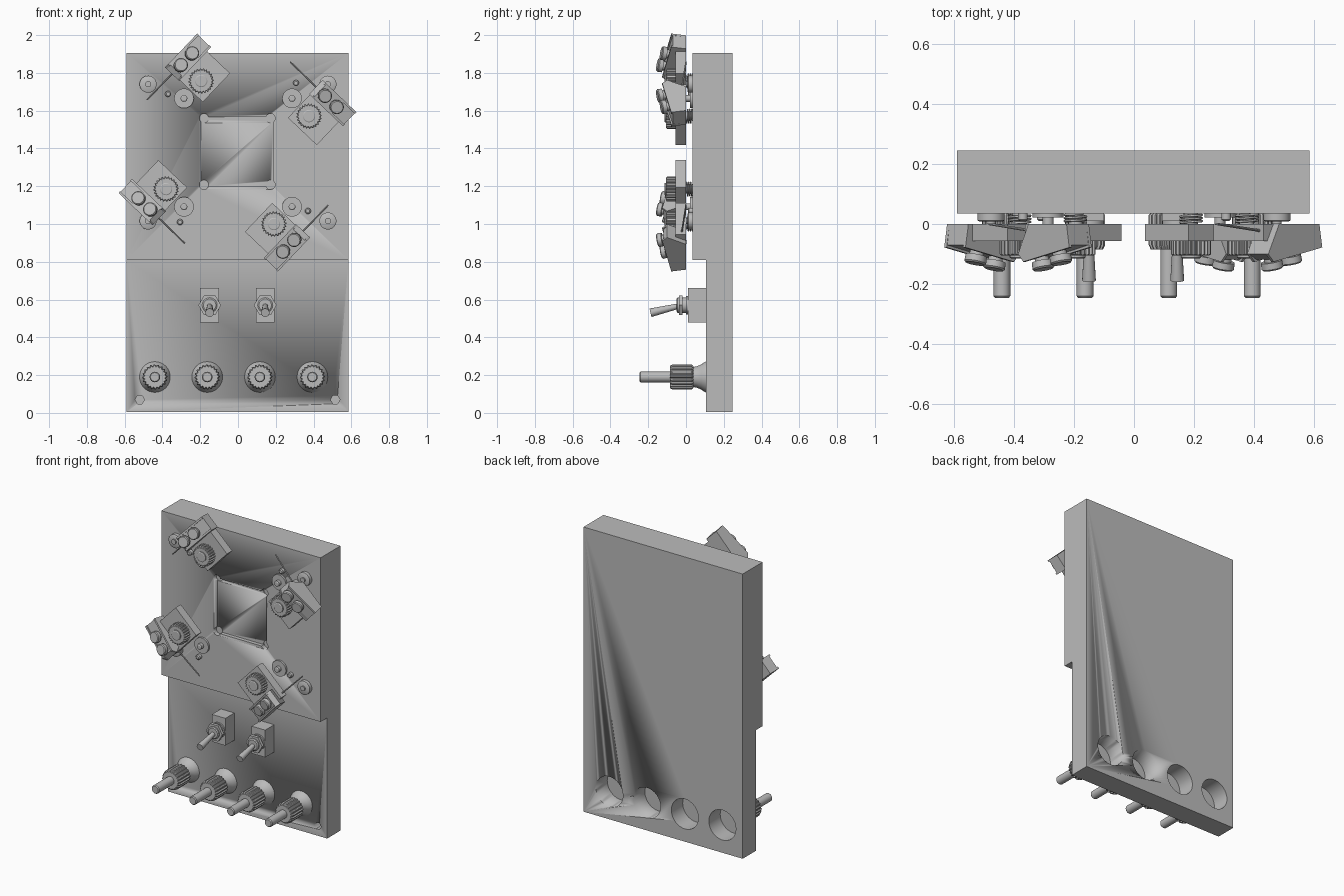
import bpy, bmesh
from math import pi, cos, sin, radians
from mathutils import Matrix, Vector

cube = bpy.data.objects.get("Cube")
if cube:
    bpy.data.objects.remove(cube)

grey = bpy.data.materials.new("plain_grey")
grey.use_nodes = True
grey.diffuse_color = (0.5, 0.5, 0.5, 1)
grey.node_tree.nodes["Principled BSDF"].inputs["Base Color"].default_value = (0.5, 0.5, 0.5, 1)

# Working frame: local x is right, local y is up, local z points out of the front
FRONT = Matrix.Rotation(pi / 2, 4, 'X')
made = []


def at(x, z, angle=0):
    return Matrix.Translation((x, 0, z)) @ FRONT @ Matrix.Rotation(radians(angle), 4, 'Z')


def finish(name, bm, frame):
    bmesh.ops.recalc_face_normals(bm, faces=bm.faces)
    mesh = bpy.data.meshes.new(name)
    bm.to_mesh(mesh)
    bm.free()
    mesh.materials.append(grey)
    ob = bpy.data.objects.new(name, mesh)
    ob.matrix_world = frame
    bpy.context.collection.objects.link(ob)
    made.append(ob)
    return ob


def box(name, frame, x, y, z):
    bm = bmesh.new()
    bmesh.ops.create_cube(bm, size=1)
    for v in bm.verts:
        v.co = [lo + (c + 0.5) * (hi - lo) for c, (lo, hi) in zip(v.co, (x, y, z))]
    return finish(name, bm, frame)


def lathe(name, frame, profile, sides=32, ribs=0):
    """Spin (radius, height) points; ribs cuts that many grooves."""
    bm = bmesh.new()
    n = ribs * 4 if ribs else sides
    rings = []
    for r, h in profile:
        ring = []
        for i in range(n):
            a = 2 * pi * i / n
            q = r * (0.9 if ribs and i % 4 > 1 else 1)
            ring.append(bm.verts.new((q * cos(a), q * sin(a), h)))
        rings.append(ring)
    for a, b in zip(rings, rings[1:]):
        for i in range(n):
            j = (i + 1) % n
            bm.faces.new((a[i], a[j], b[j], b[i]))
    bm.faces.new(rings[0])
    bm.faces.new(rings[-1])
    return finish(name, bm, frame)


def prism(name, frame, outline, y0, y1):
    """Extrude an (x, z) outline along local y."""
    bm = bmesh.new()
    face = bm.faces.new([bm.verts.new((x, y0, z)) for x, z in outline])
    new = bmesh.ops.extrude_face_region(bm, geom=[face])["geom"]
    for v in new:
        if isinstance(v, bmesh.types.BMVert):
            v.co.y = y1
    return finish(name, bm, frame)


def rod(name, frame, a, b, r0, r1, sides=16):
    a, b = Vector(a), Vector(b)
    turn = (b - a).to_track_quat('Z', 'Y').to_matrix().to_4x4()
    return lathe(name, frame @ Matrix.Translation(a) @ turn,
                 [(r0, 0), (r1, (b - a).length)], sides)


def spring(name, frame, radius, h0, h1, turns=3):
    curve = bpy.data.curves.new(name, 'CURVE')
    curve.dimensions = '3D'
    curve.bevel_depth = 0.004
    curve.bevel_resolution = 1
    line = curve.splines.new('POLY')
    count = turns * 20
    line.points.add(count)
    for i, p in enumerate(line.points):
        a = 2 * pi * turns * i / count
        p.co = (radius * cos(a), radius * sin(a), h0 + (h1 - h0) * i / count, 1)
    curve.materials.append(grey)
    ob = bpy.data.objects.new(name, curve)
    ob.matrix_world = frame
    bpy.context.collection.objects.link(ob)


# Stepped panel: turned so that the outline runs in depth and height
side = Matrix.Rotation(pi / 2, 4, 'Z')
panel = prism("panel", side,
              [(0.105, 0.005), (0.245, 0.005), (0.245, 1.905),
               (0.035, 1.905), (0.035, 0.81), (0.105, 0.81)], -0.585, 0.59)

# Cutters for the panel recesses
post_x = (-0.44, -0.163, 0.116, 0.394)
cutters = [lathe("rear_hole_cutter", at(x, 0.19), [(0.1, -0.3), (0.1, -0.125)]) for x in post_x]
cutters += [lathe("screw_hole_cutter", at(x, 0.07), [(0.025, -0.18), (0.025, -0.05)], 6)
            for x in (-0.52, 0.515)]
cutters.append(box("pocket_cutter", at(0, 1.385), (-0.195, 0.187), (-0.185, 0.182), (-0.06, 0.02)))
for x in (-0.18, 0.172):
    for z in (1.208, 1.56):
        cutters.append(lathe("pocket_corner_cutter", at(x, z), [(0.025, -0.065), (0.025, 0.02)], 20))
for c in cutters:
    mod = panel.modifiers.new("recess", 'BOOLEAN')
    mod.operation = 'DIFFERENCE'
    mod.solver = 'EXACT'
    mod.object = c
    c.hide_render = True

# Binding posts: flared foot, ribbed collar, pin
for x in post_x:
    f = at(x, 0.19)
    lathe("post_foot", f, [(0.082, -0.107), (0.08, -0.1), (0.066, -0.08), (0.056, -0.055), (0.052, -0.03)])
    lathe("post_collar", f, [(0.056, -0.04), (0.067, -0.03), (0.067, 0.07), (0.06, 0.085)], ribs=20)
    lathe("post_pin", f, [(0.028, 0.08), (0.028, 0.24), (0.023, 0.246)], 24)

# Toggle switches
for x in (-0.15, 0.144):
    f = at(x, 0.57)
    box("switch_body", f, (-0.05, 0.05), (-0.092, 0.09), (-0.107, -0.01))
    lathe("switch_thread", f, [(0.04, -0.012), (0.04, 0.045), (0.033, 0.05)], 24)
    lathe("switch_washer", f, [(0.05, -0.01), (0.05, 0.0)], 24)
    lathe("switch_nut", f, [(0.06, 0.018), (0.06, 0.038)], 6)
    rod("switch_lever", f, (0, 0, 0.02), (0, -0.04, 0.188), 0.013, 0.023)

# Mounting washers and small pins on the upper panel
for s in (-1, 1):
    for z, dz in ((1.74, -0.075), (1.016, 0.075)):
        f = at(s * 0.476, z)
        lathe("outer_washer", f, [(0.045, -0.04), (0.045, -0.012), (0.038, -0.008)])
        lathe("outer_washer_stud", f, [(0.016, -0.01), (0.016, 0.0)], 20)
        f = at(s * 0.286, z + dz)
        lathe("inner_washer", f, [(0.052, -0.04), (0.052, -0.022)])
        lathe("inner_washer_stud", f, [(0.018, -0.03), (0.018, 0.0), (0.012, 0.004)], 20)
for x, z in ((-0.37, 1.688), (0.307, 1.746), (-0.307, 1.01), (0.37, 1.069)):
    lathe("guide_pin", at(x, z), [(0.016, -0.04), (0.016, -0.015), (0.01, -0.01)], 16)

# Adjustable probe clamps, the same unit at quarter turns
for x, z, angle in ((-0.195, 1.757, 46.5), (0.376, 1.571, -43.5),
                    (-0.381, 1.185, 136.5), (0.19, 1.0, 226.5)):
    f = at(x, z, angle)
    box("clamp_base", f, (-0.075, 0.135), (-0.083, 0.16), (0.0, 0.056))
    # sloped head with raised side rails
    prism("clamp_head", f, [(0.155, 0.0), (0.165, 0.07), (-0.05, 0.118), (-0.08, 0.1), (-0.03, 0.0)],
          0.085, 0.188)
    for y in (0.085, 0.176):
        prism("clamp_rail", f, [(0.158, 0.02), (0.168, 0.078), (-0.055, 0.126), (-0.08, 0.1)], y, y + 0.012)
    # two tilted clamp screws
    for u, h in ((-0.02, 0.111), (0.066, 0.092)):
        g = f @ Matrix.Translation((u, 0.136, h)) @ Matrix.Rotation(radians(14), 4, 'Y')
        lathe("clamp_screw", g, [(0.024, -0.005), (0.024, 0.014), (0.036, 0.014), (0.037, 0.036), (0.032, 0.041)], 28)
    # ribbed thumb wheel on a spring-loaded shaft
    lathe("thumb_wheel", f, [(0.067, 0.056), (0.067, 0.1), (0.061, 0.105)], ribs=24)
    lathe("wheel_hub", f, [(0.033, 0.1), (0.033, 0.112), (0.028, 0.115)], 24)
    lathe("wheel_shaft", f, [(0.024, -0.04), (0.024, 0.06)], 20)
    spring("wheel_spring", f, 0.036, -0.034, -0.003)
    rod("probe_wire", f, (-0.27, 0.14, 0.0), (0.0, 0.137, 0.03), 0.004, 0.005, 8)

# Smooth round parts, keep edges crisp, tuck the cutters away
bpy.ops.object.select_all(action='DESELECT')
for ob in made:
    ob.select_set(True)
bpy.context.view_layer.objects.active = panel
bpy.ops.object.shade_smooth_by_angle(angle=radians(30))
for c in cutters:
    c.hide_set(True)
